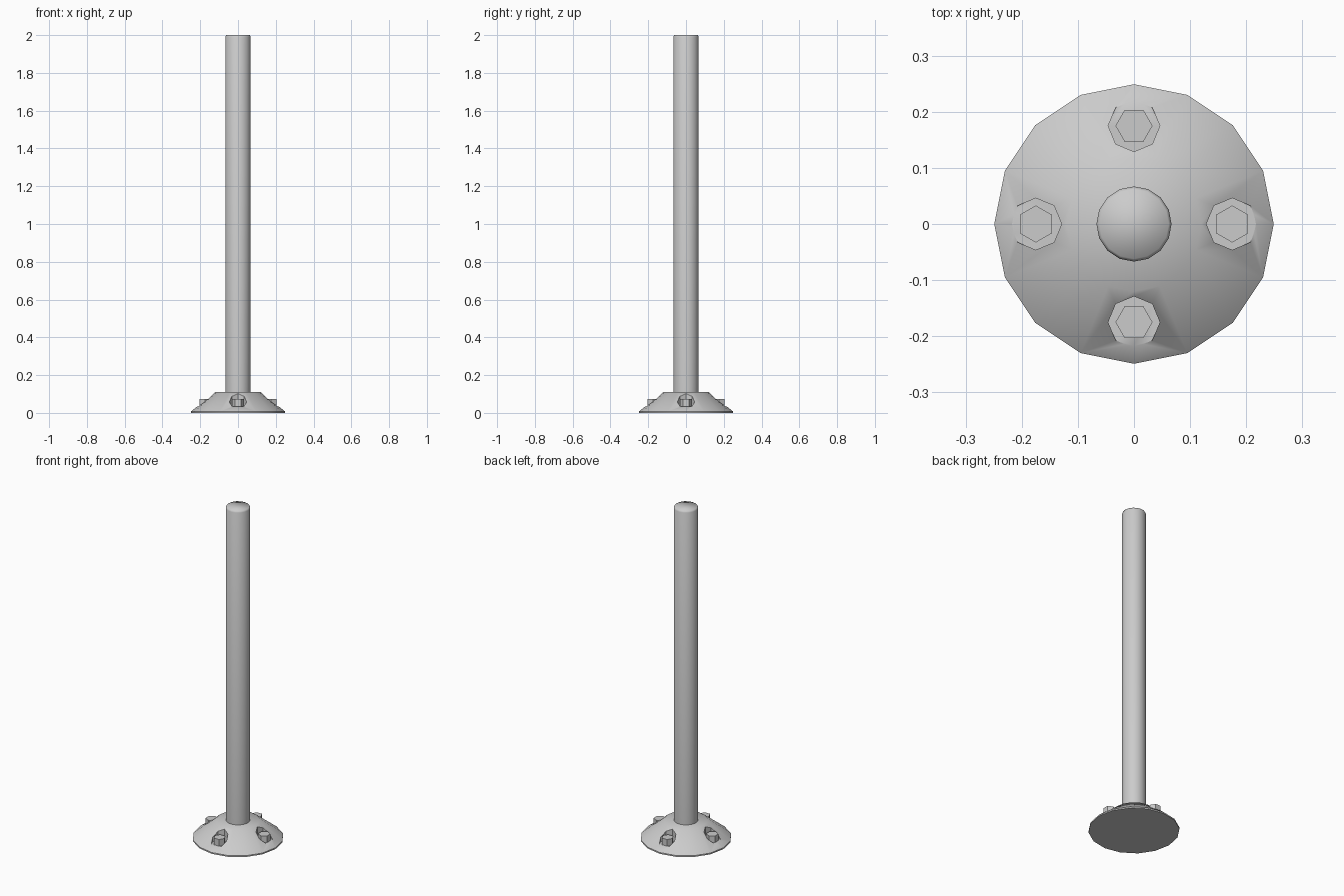
import bpy, bmesh
from math import cos, sin, pi, radians

if "Cube" in bpy.data.objects:
    bpy.data.objects.remove(bpy.data.objects["Cube"])


def lathe(name, profile, sides, center=(0, 0), phase=0.0):
    """Closed solid from (radius, z) rings, capped at both ends."""
    bm = bmesh.new()
    rings = []
    for r, z in profile:
        rings.append([bm.verts.new((center[0] + r * cos(phase + 2 * pi * i / sides),
                                    center[1] + r * sin(phase + 2 * pi * i / sides), z))
                      for i in range(sides)])
    for a, b in zip(rings, rings[1:]):
        for i in range(sides):
            j = (i + 1) % sides
            bm.faces.new((a[i], a[j], b[j], b[i]))
    bm.faces.new(rings[0][::-1])
    bm.faces.new(rings[-1])
    bmesh.ops.recalc_face_normals(bm, faces=bm.faces)
    mesh = bpy.data.meshes.new(name)
    bm.to_mesh(mesh)
    bm.free()
    obj = bpy.data.objects.new(name, mesh)
    bpy.context.collection.objects.link(obj)
    return obj


def activate(obj):
    bpy.ops.object.select_all(action='DESELECT')
    obj.select_set(True)
    bpy.context.view_layer.objects.active = obj


def smooth(obj, angle):
    activate(obj)
    bpy.ops.object.shade_smooth_by_angle(angle=radians(angle))


# Sloped base flange
base = lathe("base_flange", [(0.249, 0), (0.249, 0.008), (0.12, 0.11)], 16)

# Bolt pockets cut into the slope, each with a hex bolt head on its floor
BOLT_RADIUS, FLOOR = 0.175, 0.033
for k in range(4):
    angle = k * pi / 2
    pos = (BOLT_RADIUS * cos(angle), BOLT_RADIUS * sin(angle))
    cutter = lathe("pocket_cutter", [(0.046, FLOOR), (0.046, 0.2)], 8, pos)
    cutter.hide_render = True
    activate(base)
    cut = base.modifiers.new("pocket", 'BOOLEAN')
    cut.operation, cut.solver, cut.object = 'DIFFERENCE', 'EXACT', cutter
    bpy.ops.object.modifier_apply(modifier=cut.name)
    bpy.data.objects.remove(cutter)
    lathe(f"bolt_head_{k + 1}", [(0.033, FLOOR - 0.004), (0.033, 0.073)], 6,
          pos, angle + pi / 2)
smooth(base, 42)

# Upright pole with a softened top edge
pole = lathe("pole", [(0.067, 0.1), (0.067, 1.99), (0.062, 2.0)], 16)
smooth(pole, 70)
